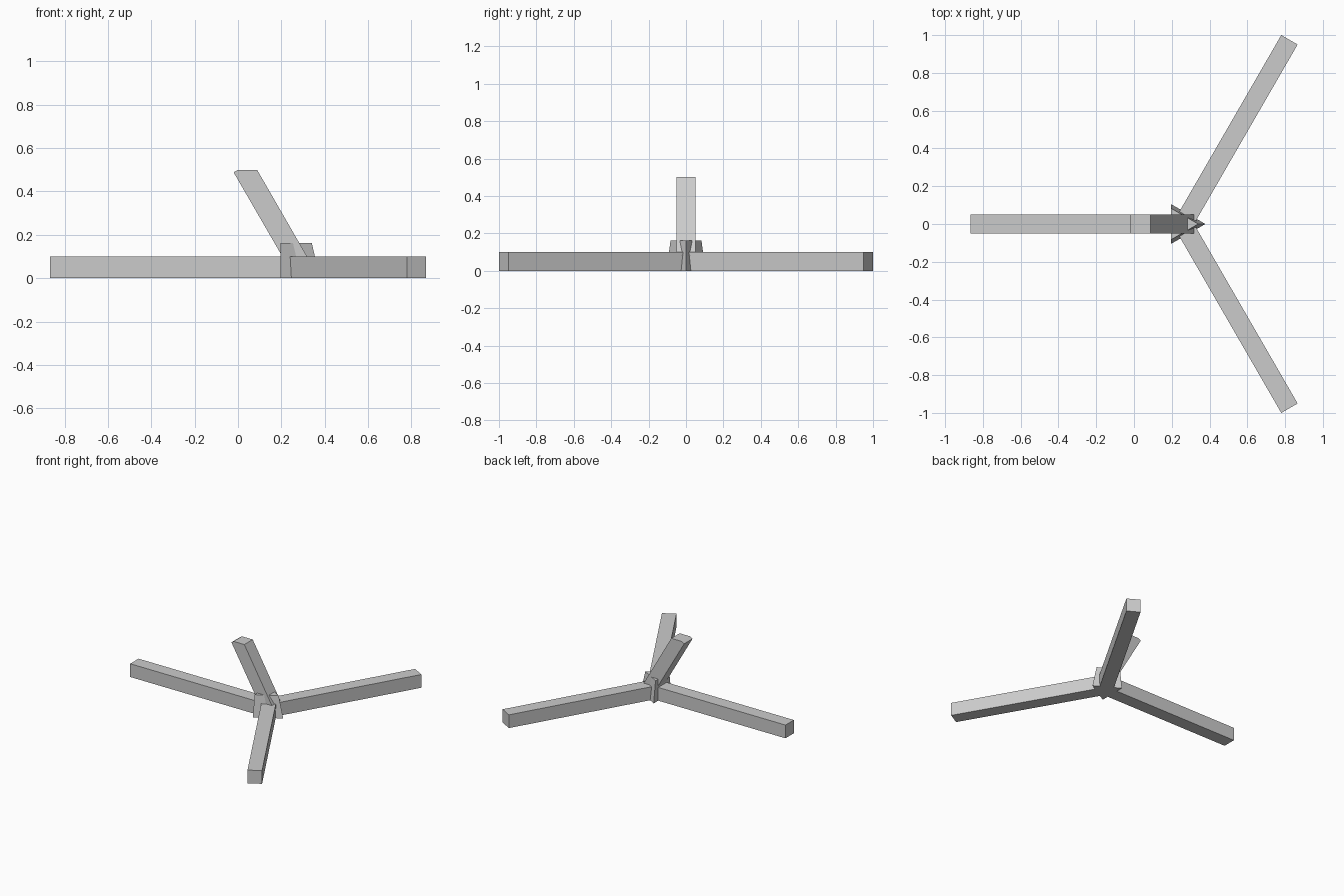
import bpy, bmesh, math
from mathutils import Vector, Matrix

cube = bpy.data.objects.get("Cube")
if cube:
    bpy.data.objects.remove(cube, do_unlink=True)

HUB_X = 0.26       # where the three legs meet
BAR = 0.1          # bar thickness
LEG_LENGTH = 1.126

grey = bpy.data.materials.new("light grey")
grey.use_nodes = True
colour = (0.6, 0.6, 0.6, 1)
grey.diffuse_color = colour
grey.node_tree.nodes["Principled BSDF"].inputs["Base Color"].default_value = colour


def loft(name, lower, upper):
    """Solid between two matching outlines, flat shaded."""
    bm = bmesh.new()
    a = [bm.verts.new(p) for p in lower]
    b = [bm.verts.new(p) for p in upper]
    bm.faces.new(a[::-1])
    bm.faces.new(b)
    for i in range(len(a)):
        j = (i + 1) % len(a)
        bm.faces.new((a[i], a[j], b[j], b[i]))
    bmesh.ops.recalc_face_normals(bm, faces=bm.faces)
    mesh = bpy.data.meshes.new(name)
    bm.to_mesh(mesh)
    bm.free()
    mesh.materials.append(grey)
    obj = bpy.data.objects.new(name, mesh)
    bpy.context.collection.objects.link(obj)
    return obj


# Three flat legs spread evenly from the hub
half = BAR / 2
for name, angle in (("right_leg", 180), ("back_leg", 60), ("front_leg", -60)):
    turn = Matrix.Translation((HUB_X, 0, 0)) @ Matrix.Rotation(math.radians(angle), 4, "Z")
    outline = [(0, -half), (LEG_LENGTH, -half), (LEG_LENGTH, half), (0, half)]
    loft(name,
         [turn @ Vector((x, y, 0)) for x, y in outline],
         [turn @ Vector((x, y, BAR)) for x, y in outline])

# Leaning post with a flattened top
profile = [(0.216, 0.08), (0.33, 0.08), (0.088, 0.5), (0, 0.5), (-0.02, 0.488)]
loft("leaning_post",
     [(x, -half, z) for x, z in profile],
     [(x, half, z) for x, z in profile])


# Tapered triangular hub block with an upright back face
def triangle(tip, z):
    back = 0.197
    spread = (tip - back) / math.sqrt(3)
    return [(tip, 0, z), (back, spread, z), (back, -spread, z)]


loft("hub_block", triangle(0.378, 0), triangle(0.34, 0.163))
